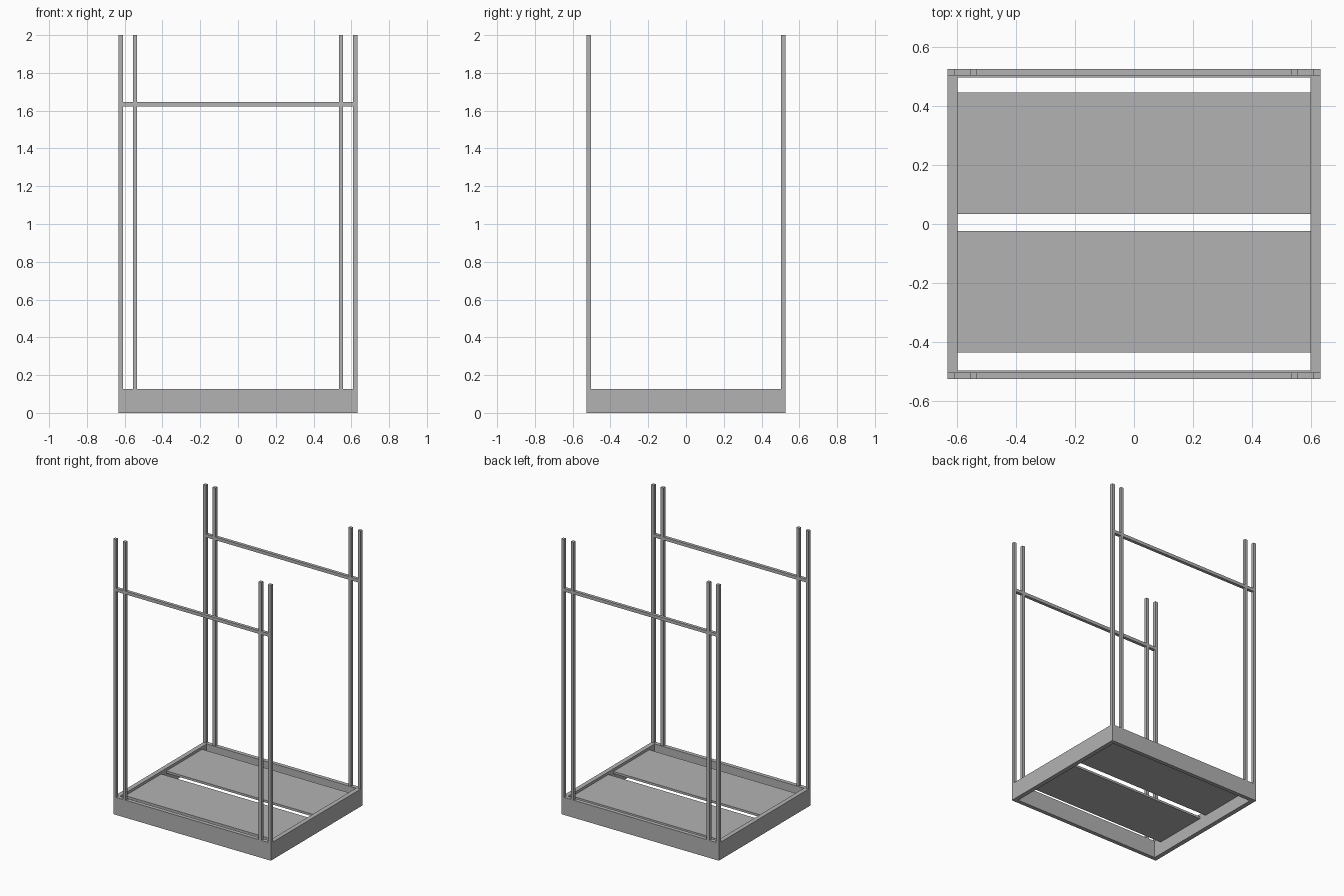
import bpy
import bmesh
from mathutils import Vector

cube = bpy.data.objects.get("Cube")
if cube:
    bpy.data.objects.remove(cube, do_unlink=True)

# One plain grey metal for the whole rack
grey = bpy.data.materials.new("grey_metal")
grey.use_nodes = True
colour = (0.448, 0.448, 0.448, 1)
grey.diffuse_color = colour
grey.node_tree.nodes["Principled BSDF"].inputs["Base Color"].default_value = colour


def box(name, low, high):
    """Add a box between two opposite corners."""
    low, high = Vector(low), Vector(high)
    bm = bmesh.new()
    bmesh.ops.create_cube(bm, size=1)
    bmesh.ops.scale(bm, vec=high - low, verts=bm.verts)
    bmesh.ops.translate(bm, vec=(low + high) / 2, verts=bm.verts)
    mesh = bpy.data.meshes.new(name)
    bm.to_mesh(mesh)
    bm.free()
    mesh.materials.append(grey)
    obj = bpy.data.objects.new(name, mesh)
    bpy.context.collection.objects.link(obj)
    return obj


def span(sign, inner, outer):
    """Range between two distances on one side of the centre."""
    return sorted((sign * inner, sign * outer))


HALF_X, HALF_Y = 0.633, 0.527
RIM_X, RIM_Y = 0.6, 0.498
BASE, TOP, TUBE = 0.127, 2.0, 0.023

# Base frame side beams
for side, sx in (("left", 1), ("right", -1)):
    x0, x1 = span(sx, RIM_X, HALF_X)
    box(f"{side}_base_beam", (x0, -HALF_Y, 0), (x1, HALF_Y, BASE))

for end, sy in (("front", -1), ("back", 1)):
    # Base frame end beam
    y0, y1 = span(sy, RIM_Y, HALF_Y)
    box(f"{end}_base_beam", (-RIM_X, y0, 0), (RIM_X, y1, BASE))

    # Paired uprights at each corner
    y0, y1 = span(sy, HALF_Y - TUBE, HALF_Y)
    for side, sx in (("left", 1), ("right", -1)):
        for place, edge in (("outer", HALF_X), ("inner", 0.557)):
            x0, x1 = span(sx, edge - TUBE, edge)
            box(f"{end}_{side}_{place}_post", (x0, y0, BASE), (x1, y1, TOP))

    # Rail joining the uprights
    rail = HALF_X - TUBE
    box(f"{end}_rail", (-rail, y0, 1.622), (rail, y1, 1.645))

    # Deck panel, slightly below the top of the frame
    middle = 0.005 + sy * 0.235
    box(f"{end}_deck_panel", (-RIM_X, middle - 0.206, 0.092),
        (RIM_X, middle + 0.206, 0.108))
